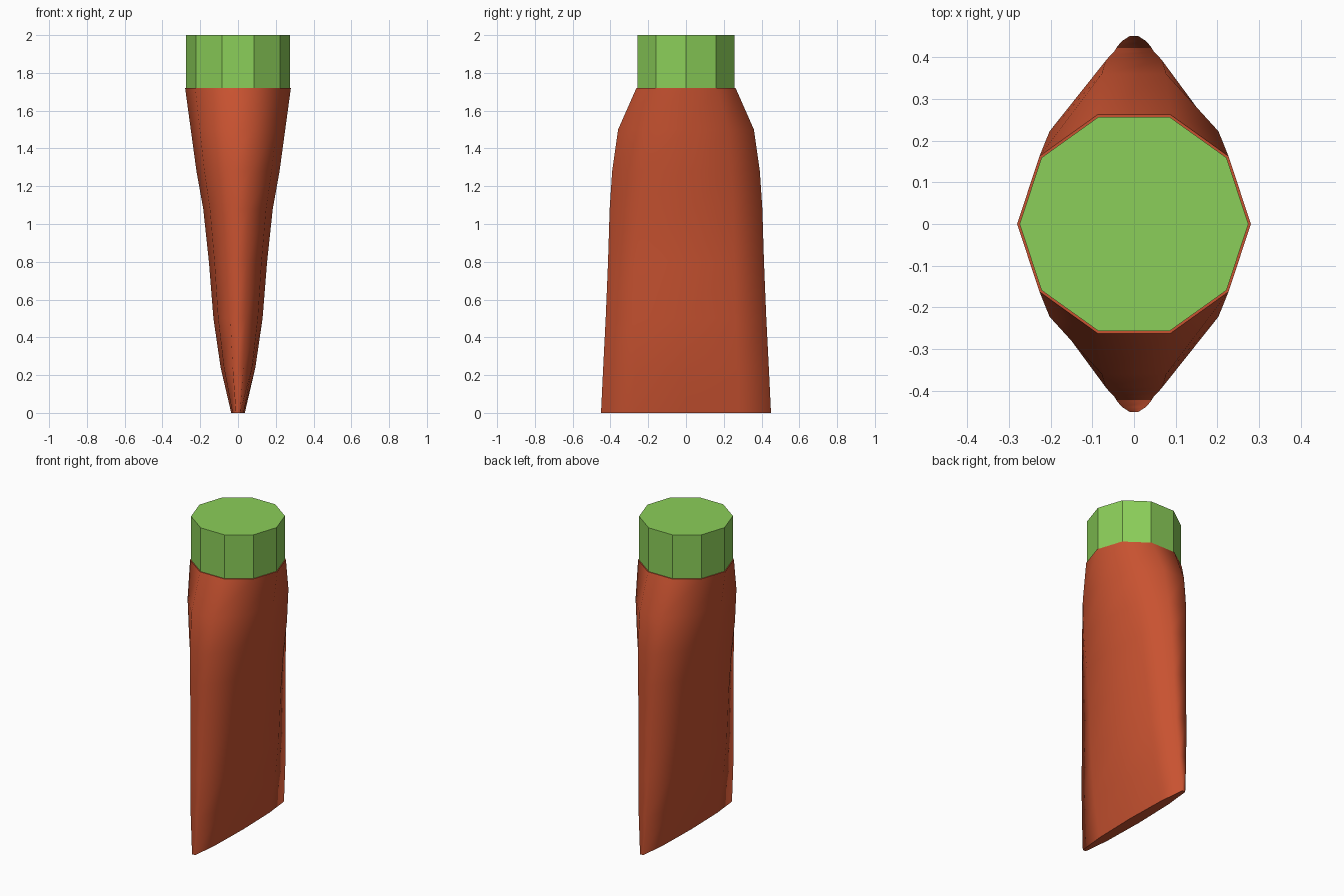
import bpy
import math

SIDES = 10

if "Cube" in bpy.data.objects:
    bpy.data.objects.remove(bpy.data.objects["Cube"], do_unlink=True)


def make_material(name, colour):
    mat = bpy.data.materials.new(name)
    mat.use_nodes = True
    mat.diffuse_color = (*colour, 1)
    mat.node_tree.nodes["Principled BSDF"].inputs["Base Color"].default_value = (*colour, 1)
    return mat


def loft(name, sections, mat, smooth):
    """Skin ten-sided rings given as (height, x radius, y radius), closed at both ends."""
    verts, faces = [], []
    for z, rx, ry in sections:
        for i in range(SIDES):
            a = math.tau * i / SIDES
            verts.append((rx * math.cos(a), ry * math.sin(a), z))
    for r in range(len(sections) - 1):
        for i in range(SIDES):
            j = (i + 1) % SIDES
            low, high = r * SIDES, (r + 1) * SIDES
            faces.append((low + i, low + j, high + j, high + i))
    faces.append(tuple(reversed(range(SIDES))))
    faces.append(tuple(range(len(verts) - SIDES, len(verts))))
    mesh = bpy.data.meshes.new(name)
    mesh.from_pydata(verts, [], faces)
    mesh.materials.append(mat)
    # Only the walls are smooth; the end faces stay flat
    for face in mesh.polygons:
        face.use_smooth = smooth and len(face.vertices) == 4
    obj = bpy.data.objects.new(name, mesh)
    bpy.context.collection.objects.link(obj)
    return obj


red = make_material("tube red", (0.58, 0.085, 0.03))
green = make_material("cap green", (0.26, 0.62, 0.10))

# Squeezed tube: round under the cap, pinched to a wide thin edge at the base
loft("tube_body", [
    (0.00, 0.036, 0.473),
    (0.24, 0.092, 0.461),
    (0.50, 0.130, 0.447),
    (0.80, 0.154, 0.434),
    (1.08, 0.184, 0.425),
    (1.28, 0.220, 0.411),
    (1.50, 0.250, 0.378),
    (1.72, 0.280, 0.276),
], red, True)

# Faceted cap
loft("cap", [(1.72, 0.274, 0.270), (2.00, 0.274, 0.270)], green, False)
